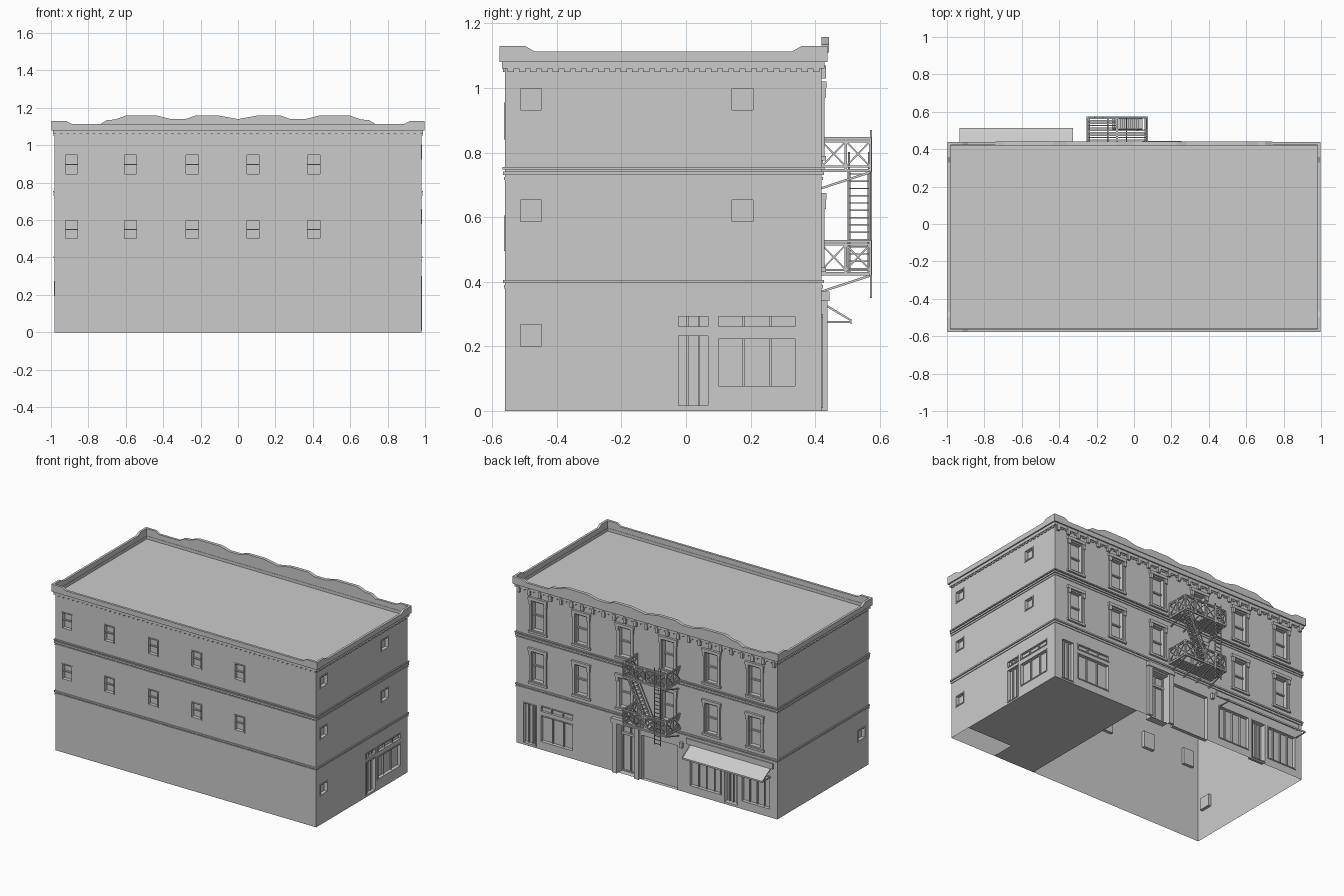
import bpy, bmesh, math
from mathutils import Vector, Matrix

cube = bpy.data.objects.get("Cube")
if cube:
    bpy.data.objects.remove(cube, do_unlink=True)

grey = bpy.data.materials.new("plain_grey")
grey.use_nodes = True
grey.diffuse_color = (0.6, 0.6, 0.6, 1)
grey.node_tree.nodes["Principled BSDF"].inputs["Base Color"].default_value = (0.6, 0.6, 0.6, 1)

# Wall frames: u along the wall, d outward from it, z up
HX, YF, YB = 0.98, -0.56, 0.42
SIDES = {
    "front": lambda u, d, z: Vector((u, YF - d, z)),
    "back": lambda u, d, z: Vector((u, YB + d, z)),
    "right": lambda u, d, z: Vector((HX + d, u, z)),
    "left": lambda u, d, z: Vector((-HX - d, u, z)),
}
SPAN = {"front": (-HX, HX), "back": (-HX, HX), "right": (YF, YB), "left": (YF, YB)}


class Part:
    """Collects solids in one wall frame and turns them into an object."""

    def __init__(self, name, side):
        self.name, self.at, self.bm = name, SIDES[side], bmesh.new()

    def poly(self, pts, d0, d1):
        a = [self.bm.verts.new(self.at(u, d0, z)) for u, z in pts]
        b = [self.bm.verts.new(self.at(u, d1, z)) for u, z in pts]
        self.bm.faces.new(a[::-1])
        self.bm.faces.new(b)
        for i in range(len(a)):
            j = (i + 1) % len(a)
            self.bm.faces.new((a[i], a[j], b[j], b[i]))

    def box(self, u0, u1, d0, d1, z0, z1):
        self.poly([(u0, z0), (u1, z0), (u1, z1), (u0, z1)], d0, d1)

    def bar(self, p, q, r=0.003):
        p, q = self.at(*p), self.at(*q)
        turn = (q - p).to_track_quat("Z", "Y").to_matrix().to_4x4()
        size = Matrix.Diagonal((2 * r, 2 * r, (q - p).length, 1))
        bmesh.ops.create_cube(self.bm, size=1,
                              matrix=Matrix.Translation((p + q) / 2) @ turn @ size)

    def done(self, recalc=True):
        if recalc:
            bmesh.ops.recalc_face_normals(self.bm, faces=self.bm.faces[:])
        mesh = bpy.data.meshes.new(self.name)
        self.bm.to_mesh(mesh)
        self.bm.free()
        mesh.materials.append(grey)
        obj = bpy.data.objects.new(self.name, mesh)
        bpy.context.collection.objects.link(obj)
        return obj


ROOF = 1.06


def wall(side, holes):
    """Thin wall with recessed openings (u0, u1, z0, z1, depth)."""
    part = Part(side + "_wall", side)
    flip = side in ("back", "left")

    def quad(pts):
        vs = [part.bm.verts.new(part.at(*p)) for p in pts]
        part.bm.faces.new(vs[::-1] if flip else vs)

    us = sorted({*SPAN[side], *(u for h in holes for u in h[:2])})
    zs = sorted({0, ROOF, *(z for h in holes for z in h[2:4])})
    for a, b in zip(us, us[1:]):
        for c, d in zip(zs, zs[1:]):
            u, z = (a + b) / 2, (c + d) / 2
            if not any(h[0] < u < h[1] and h[2] < z < h[3] for h in holes):
                quad([(a, 0, c), (b, 0, c), (b, 0, d), (a, 0, d)])
    for a, b, c, d, deep in holes:
        ring = [(a, c), (b, c), (b, d), (a, d)]
        quad([(u, -deep, z) for u, z in ring])
        for (u, z), (v, w) in zip(ring, ring[1:] + ring[:1]):
            quad([(v, -deep, w), (u, -deep, z), (u, 0, z), (v, 0, w)])
    bmesh.ops.remove_doubles(part.bm, verts=part.bm.verts[:], dist=0.0001)
    part.done(recalc=False)


def frame(part, hole, w=0.007, out=0.004, mullions=0, sash=False):
    """Border strips around an opening, with optional dividers."""
    a, b, c, d, deep = hole
    for u in (a, b - w):
        part.box(u, u + w, -deep, out, c, d)
    for z in (c, d - w):
        part.box(a, b, -deep, out, z, z + w)
    for i in range(1, mullions + 1):
        u = a + (b - a) * i / (mullions + 1)
        part.box(u - w / 2, u + w / 2, -deep, -deep + 0.01, c, d)
    if sash:
        z = (c + d) / 2
        part.box(a, b, -deep, -deep + 0.012, z - w / 2, z + w / 2)


# Front windows
front = [(u - 0.04, u + 0.04, z, z + h, 0.02)
         for u in (-0.89, -0.575, -0.245, 0.08, 0.405) for z, h in ((0.84, 0.115), (0.495, 0.11))]
# Square side windows
low = (-0.52, -0.44, 0.195, 0.275, 0.02)
squares = [low] + [(u, u + 0.08, z, z + 0.08, 0.02) for u in (-0.52, 0.135) for z in (0.58, 0.925)]
side_shop = [(-0.03, 0.075, 0.01, 0.24, 0.02), (-0.03, 0.075, 0.255, 0.3, 0.012),
             (0.093, 0.345, 0.07, 0.23, 0.02), (0.093, 0.345, 0.255, 0.3, 0.012)]
# Tall street windows and ground floor openings
COLS = [0.326 * (i - 2.5) for i in range(6)]
tall = [(u - 0.05, u + 0.05, z, z + 0.21, 0.025) for u in COLS for z in (0.445, 0.79)]
corner_shop = [(0.55, 0.8, 0.05, 0.235, 0.02), (0.55, 0.8, 0.255, 0.3, 0.012),
               (0.83, 0.93, 0.01, 0.29, 0.02)]
store = [(-0.56, -0.32, 0.05, 0.28, 0.02), (-0.69, -0.58, 0.01, 0.28, 0.03),
         (-0.93, -0.71, 0.05, 0.28, 0.02)]
entry = (0.085, 0.215, 0.0, 0.33, 0.05)
garage = (-0.23, 0.04, 0.0, 0.3, 0.025)

wall("front", front)
wall("right", squares + side_shop)
wall("left", [low])
wall("back", tall + corner_shop + store + [entry, garage])

for name, side, holes, kw in (
        ("front_window_frames", "front", front, dict(sash=True)),
        ("side_window_frames", "right", squares, dict()),
        ("left_window_frame", "left", [low], dict()),
        ("side_shop_frames", "right", side_shop, dict(mullions=2)),
        ("corner_shop_frames", "back", corner_shop, dict(mullions=2)),
        ("store_frames", "back", store, dict(mullions=3)),
        ("tall_window_sashes", "back", tall, dict(w=0.009, sash=True))):
    part = Part(name, side)
    for hole in holes:
        frame(part, hole, **kw)
    part.done()

# Tall window surrounds: jambs, hood with ears, sill
part = Part("tall_window_surrounds", "back")
for a, b, c, d, deep in tall:
    for u, s in ((a, -1), (b, 1)):
        lo, hi = sorted((u, u + s * 0.013))
        part.box(lo, hi, 0, 0.008, c, d)
        part.box(lo - 0.004, hi + 0.004, 0, 0.013, d - 0.03, d)
    part.box(a - 0.02, b + 0.02, 0, 0.015, d, d + 0.02)
    part.box(a - 0.02, b + 0.02, 0, 0.013, c - 0.014, c)
part.done()

# Entry with pilasters and panelled door
part = Part("entry_surround", "back")
for u in (0.05, 0.215):
    part.box(u, u + 0.035, 0, 0.018, 0, 0.34)
part.box(0.045, 0.255, 0, 0.024, 0.34, 0.37)
frame(part, (0.085, 0.215, 0, 0.33, 0.05), out=-0.04, mullions=1)
part.box(0.085, 0.215, -0.05, -0.035, 0.25, 0.265)
part.done()

# Flat roof, and floor slab under one end
part = Part("roof", "front")
part.bm.faces.new([part.bm.verts.new((x, y, ROOF)) for x, y in
                   ((-HX, YF), (HX, YF), (HX, YB), (-HX, YB))])
part.done()
part = Part("floor_slab", "front")
part.bm.faces.new([part.bm.verts.new((x, y, 0)) for x, y in
                   ((0.33, YB), (HX, YB), (HX, -0.4), (0.64, -0.4), (0.64, YF), (0.33, YF))])
part.done(recalc=False)

# Bands, cornice and stepped parapet on every side
for side, (lo, hi) in SPAN.items():
    part = Part(side + "_bands", side)
    for z0, z1, d in ((0.38, 0.39, 0.004), (0.396, 0.406, 0.007), (0.715, 0.724, 0.004),
                      (0.73, 0.742, 0.007), (0.748, 0.756, 0.008), (1.06, 1.08, 0.009)):
        part.box(lo - d, hi + d, 0, d, z0, z1)
    n = round((hi - lo) / 0.035)
    for i in range(n):
        u = lo + (hi - lo) * (i + 0.5) / n
        part.box(u - 0.01, u + 0.01, 0, 0.006, 1.05, ROOF)
    part.done()
    part = Part(side + "_parapet", side)
    a, b = lo - 0.018, hi + 0.018
    part.poly([(a, 1.08), (b, 1.08), (b, 1.13), (b - 0.08, 1.13), (b - 0.11, 1.113),
               (a + 0.11, 1.113), (a + 0.08, 1.13), (a, 1.13)], 0.002, 0.018)
    part.box(lo, hi, 0, 0.009, ROOF, 1.08)
    part.done()

# Wavy crest and brackets above the street side
half = [(0.74, 1.11), (0.7, 1.135), (0.66, 1.137), (0.6, 1.158), (0.43, 1.158),
        (0.36, 1.14), (0.28, 1.14), (0.23, 1.158), (0.1, 1.158)]
part = Part("crest", "back")
part.poly([(-u, z) for u, z in half] + [(0, 1.14)] + half[::-1], 0.0, 0.022)
for i in range(25):
    u = -0.96 + 0.08 * i
    part.box(u - 0.01, u + 0.01, 0, 0.014, 1.03, 1.07)
part.done()

# Awning with side braces, sign board and wall lamp
part = Part("awning", "back")
L, R = -0.93, -0.33
for i in range(12):
    t0, t1 = L + (R - L) * i / 12, L + (R - L) * (i + 1) / 12
    vs = [part.bm.verts.new(part.at(*p)) for p in
          ((t0, 0.0, 0.337), (t1, 0.0, 0.337), (t1, 0.092, 0.28), (t0, 0.092, 0.28))]
    part.bm.faces.new(vs)
part.box(L, R, 0.089, 0.092, 0.27, 0.281)
for u in (L, R):
    part.bar((u, 0, 0.275), (u, 0.092, 0.275))
    part.bar((u, 0, 0.335), (u, 0.092, 0.28))
part.done()
part = Part("sign_board", "back")
part.box(-0.95, -0.3, 0, 0.008, 0.335, 0.372)
part.done()
part = Part("wall_lamp", "back")
part.box(-0.275, -0.255, 0, 0.018, 0.3, 0.335)
part.done()

# Fire escape: two railed platforms
X0, X1, D = -0.25, 0.07, 0.15
for name, z in (("lower_platform", 0.425), ("upper_platform", 0.745)):
    part = Part(name, "back")
    for i in range(12):
        d = 0.004 + i * 0.0128
        part.bar((X0, d, z), (X1 if d < 0.085 else -0.09, d, z), 0.0035)
    for u in (X0, -0.09, X1):
        part.bar((u, 0, z), (u, D, z), 0.005)
    part.bar((X0, D, z), (X1, D, z), 0.005)
    corners = [(X0, 0), (X0, D), (X1, D), (X1, 0)]
    for (u0, d0), (u1, d1), n in zip(corners, corners[1:], (2, 4, 2)):
        for h, r in ((0.012, 0.003), (0.09, 0.003), (0.1, 0.004)):
            part.bar((u0, d0, z + h), (u1, d1, z + h), r)
        pts = [(u0 + (u1 - u0) * i / n, d0 + (d1 - d0) * i / n) for i in range(n + 1)]
        for p in pts:
            part.bar((*p, z), (*p, z + 0.1), 0.004)
        for p, q in zip(pts, pts[1:]):
            part.bar((*p, z + 0.012), (*q, z + 0.09), 0.0025)
            part.bar((*p, z + 0.09), (*q, z + 0.012), 0.0025)
    for u in (X0 + 0.01, -0.14, -0.04, X1 - 0.01):
        part.bar((u, 0, z - 0.055), (u, D, z - 0.006), 0.0035)
    part.done()

# Stair between platforms, and drop ladder
part = Part("stair", "back")
for d in (0.085, 0.147):
    part.bar((0.04, d, 0.745), (-0.11, d, 0.43), 0.005)
    part.bar((0.04, d, 0.8), (-0.11, d, 0.49), 0.003)
for i in range(14):
    t = (i + 0.5) / 14
    u, z = 0.04 - 0.15 * t, 0.745 - 0.315 * t
    part.box(u - 0.012, u + 0.012, 0.085, 0.147, z - 0.002, z + 0.002)
part.done()
part = Part("drop_ladder", "back")
for u in (-0.21, -0.165):
    part.bar((u, 0.153, 0.35), (u, 0.153, 0.87), 0.003)
for i in range(20):
    z = 0.36 + i * 0.026
    part.bar((-0.21, 0.153, z), (-0.165, 0.153, z), 0.002)
part.done()
